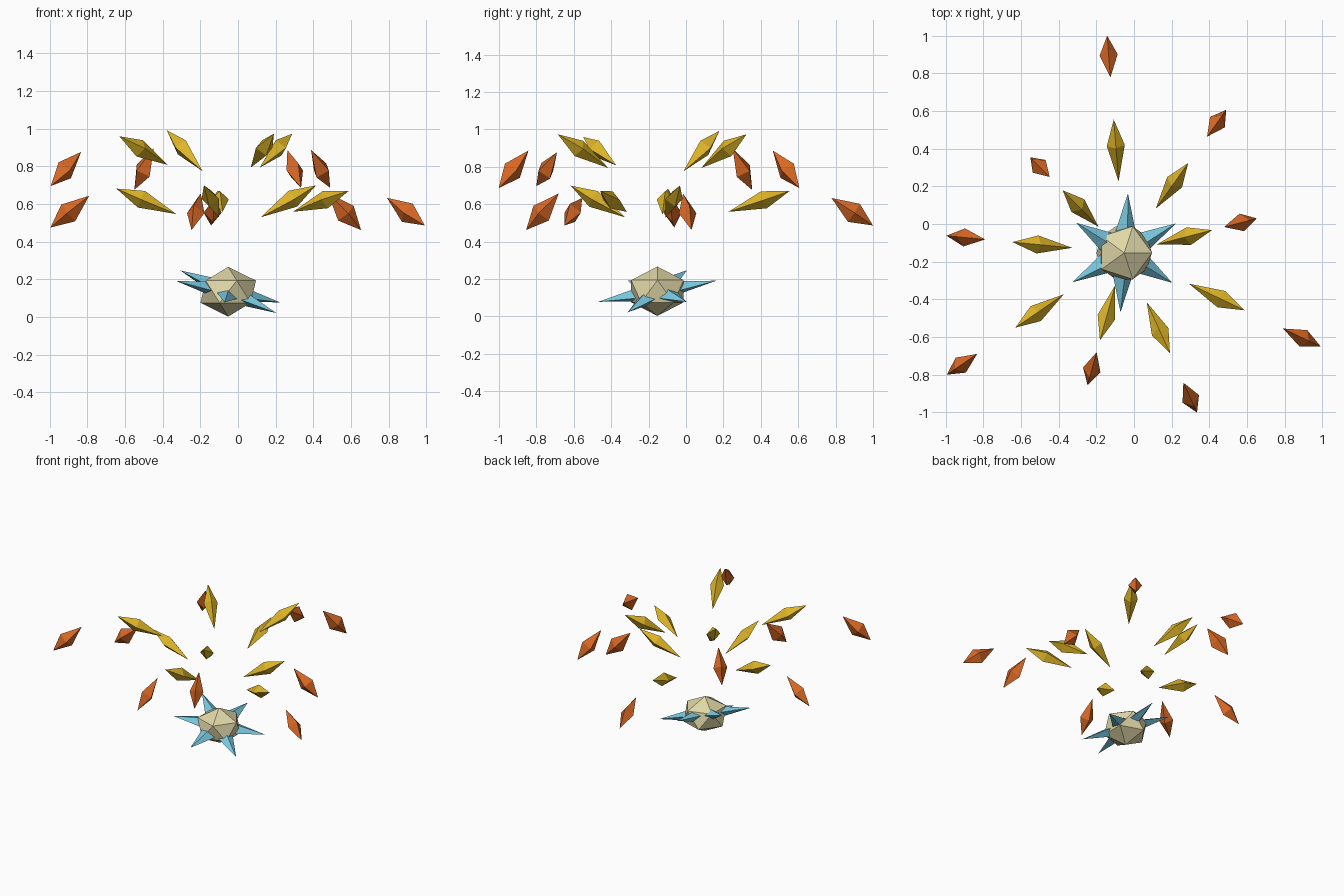
import bpy
import math
from mathutils import Matrix, Vector

if "Cube" in bpy.data.objects:
    bpy.data.objects.remove(bpy.data.objects["Cube"], do_unlink=True)


def make_material(name, color):
    mat = bpy.data.materials.new(name)
    mat.use_nodes = True
    mat.diffuse_color = (*color, 1)
    mat.node_tree.nodes["Principled BSDF"].inputs["Base Color"].default_value = (*color, 1)
    return mat


CREAM = make_material("pale cream", (0.74, 0.68, 0.39))
BLUE = make_material("sky blue", (0.19, 0.58, 0.74))
GOLD = make_material("gold", (0.73, 0.46, 0.02))
ORANGE = make_material("burnt orange", (0.70, 0.14, 0.018))

CENTER = Vector((-0.052, -0.153, 0.135))
UP = Vector((0, 0, 1))


def crystal(name, tail, tip, waist, half_w, half_h, up, mat):
    """Four-sided double pyramid from tail to tip, widest at the waist fraction."""
    axis = (tip - tail).normalized()
    side = up.cross(axis).normalized()
    top = axis.cross(side)
    mid = tail.lerp(tip, waist)
    verts = [tail, tip,
             mid + side * half_w, mid + top * half_h,
             mid - side * half_w, mid - top * half_h]
    faces = []
    for k in range(4):
        a, b = 2 + k, 2 + (k + 1) % 4
        faces += [(1, a, b), (0, b, a)]
    mesh = bpy.data.meshes.new(name)
    mesh.from_pydata(verts, [], faces)
    mesh.materials.append(mat)
    obj = bpy.data.objects.new(name, mesh)
    bpy.context.collection.objects.link(obj)
    return obj


# Faceted core, slightly flattened
bpy.ops.mesh.primitive_ico_sphere_add(subdivisions=1, radius=0.165, location=CENTER)
core = bpy.context.object
core.name = "core"
core.scale.z = 0.8
core.data.materials.append(CREAM)

# Tilted star of six flat spikes around the core
high_side = math.radians(148)
hinge = Vector((math.sin(high_side), -math.cos(high_side), 0))
tilt = Matrix.Rotation(math.radians(20.6), 3, hinge)
for i in range(6):
    a = high_side + i * math.tau / 6
    direction = tilt @ Vector((math.cos(a), math.sin(a), 0))
    crystal(f"spike_{i + 1}", CENTER, CENTER + direction * 0.321,
            0.25, 0.066, 0.042, tilt @ UP, BLUE)


def shard_ring(name, radii, heights, pitch, length, waist, half_w, half_h, mat):
    """Nine radial shards; distance cycles in threes, height alternates."""
    for i in range(9):
        a = math.radians(14.5 + 40 * i)
        r, z = radii[i % 3], heights[i % 2]
        out = Vector((math.cos(a), math.sin(a), 0))
        mid = Vector((CENTER.x, CENTER.y, 0)) + out * r + UP * z
        half = (out * r + UP * z * pitch).normalized() * length / 2
        crystal(f"{name}_{i + 1}", mid - half, mid + half,
                waist, half_w, half_h, UP, mat)


# Inner shards rise outward, outer shards fall outward
shard_ring("inner_shard", (0.33, 0.437, 0.545), (0.615, 0.884), 0.3,
           0.347, 0.58, 0.048, 0.048, GOLD)
shard_ring("outer_shard", (0.638, 0.845, 1.045), (0.56, 0.787), -1.23,
           0.266, 0.54, 0.048, 0.058, ORANGE)
